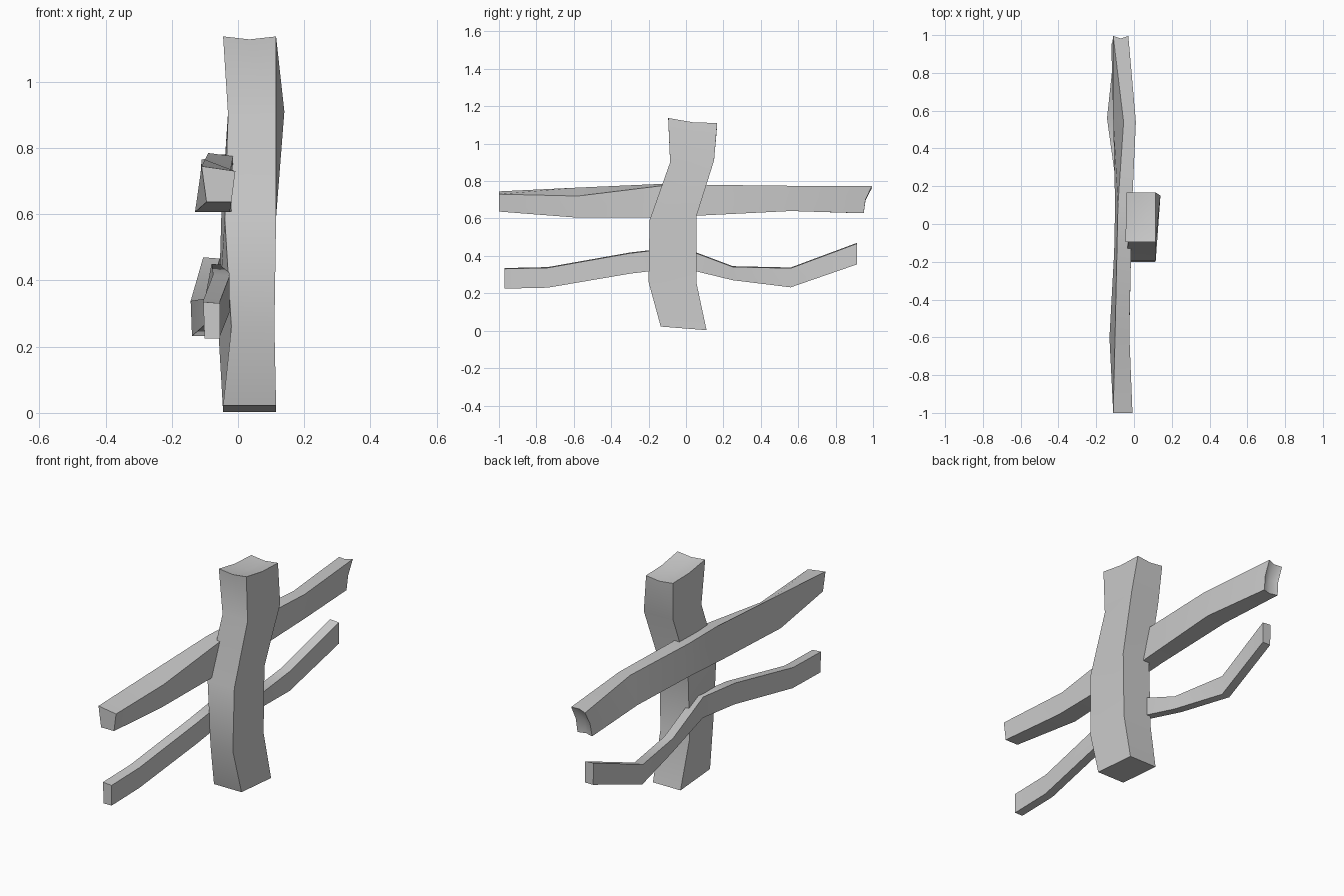
import bpy, bmesh, math
from mathutils import Vector

if "Cube" in bpy.data.objects:
    bpy.data.objects.remove(bpy.data.objects["Cube"])


def loft(name, rings, start_dip=0.0, end_dip=0.0):
    """Skin four-cornered rings; caps are hollowed by their dip (a length)."""
    bm = bmesh.new()
    vs = [[bm.verts.new(p) for p in r] for r in rings]
    for a, b in zip(vs, vs[1:]):
        for i in range(4):
            j = (i + 1) % 4
            bm.faces.new((a[i], a[j], b[j], b[i]))
    bm.faces.new(vs[0][::-1])
    bm.faces.new(vs[-1])
    axis = Vector(rings[-1][0]) - Vector(rings[0][0])
    main = max(range(3), key=lambda k: abs(axis[k]))
    for ring, dip, sign in ((vs[0], start_dip, 1), (vs[-1], end_dip, -1)):
        if not dip:
            continue
        # split the end edges so the sawn end has curved-in rims
        for i in range(4):
            a, b = ring[i], ring[(i + 1) % 4]
            e = bm.edges.get((a, b))
            _, mid = bmesh.utils.edge_split(e, a, 0.5)
            mid.co[main] += sign * dip * 0.5
        cap = [f for f in bm.faces if all(v in f.verts for v in ring)]
        res = bmesh.ops.poke(bm, faces=cap)
        for v in res["verts"]:
            v.co[main] += sign * dip
    bmesh.ops.recalc_face_normals(bm, faces=bm.faces)
    me = bpy.data.meshes.new(name)
    bm.to_mesh(me)
    bm.free()
    ob = bpy.data.objects.new(name, me)
    bpy.context.collection.objects.link(ob)
    bpy.ops.object.select_all(action='DESELECT')
    ob.select_set(True)
    bpy.context.view_layer.objects.active = ob
    bpy.ops.object.shade_smooth_by_angle(angle=math.radians(40))
    return ob


# Crooked post: front z, back z, front y, back y, left x, right x, back-left x, back-right x
post = [
    (0.022, 0.003, -0.135, 0.11, -0.045, 0.115, -0.045, 0.115),
    (0.26, 0.26, -0.20, 0.055, -0.02, 0.11, -0.06, 0.11),
    (0.59, 0.61, -0.195, 0.055, -0.04, 0.115, -0.05, 0.115),
    (0.90, 0.91, -0.085, 0.15, -0.03, 0.115, -0.03, 0.14),
    (1.137, 1.11, -0.095, 0.167, -0.045, 0.115, -0.04, 0.115),
]
loft("post", [[(xl, yf, zf), (xr, yf, zf), (br, yb, zb), (bl, yb, zb)]
              for zf, zb, yf, yb, xl, xr, bl, br in post], end_dip=0.018)


def rail(name, rows, **kw):
    # y at bottom, y at top, bottom z, top-left z, top-right z,
    # bottom-left x, bottom-right x, top-left x, top-right x
    return loft(name, [[(bl, yb, zb), (br, yb, zb), (tr, yt, zr), (tl, yt, zl)]
                       for yb, yt, zb, zl, zr, bl, br, tl, tr in rows], **kw)


# Thick upper rail
rail("upper_rail", [
    (-1.0, -1.0, 0.637, 0.745, 0.73, -0.095, -0.02, -0.11, -0.008),
    (-0.60, -0.58, 0.606, 0.765, 0.72, -0.13, -0.025, -0.10, -0.025),
    (-0.15, -0.13, 0.606, 0.785, 0.775, -0.105, -0.02, -0.09, -0.015),
    (0.10, 0.10, 0.617, 0.78, 0.78, -0.10, -0.01, -0.085, -0.01),
    (0.56, 0.54, 0.64, 0.775, 0.775, -0.11, 0.0, -0.055, 0.01),
    (0.95, 0.995, 0.628, 0.765, 0.775, -0.12, -0.035, -0.11, -0.03),
], end_dip=0.025)

# Thin lower rail
lower = [  # y, bottom z, top z, left x
    (-0.97, 0.225, 0.335, -0.105),
    (-0.74, 0.23, 0.34, -0.105),
    (-0.30, 0.305, 0.418, -0.075),
    (-0.03, 0.338, 0.45, -0.08),
    (0.25, 0.27, 0.345, -0.10),
    (0.56, 0.232, 0.338, -0.143),
    (0.915, 0.355, 0.47, -0.105),
]
rail("lower_rail", [(y, y, b, t, t - 0.004, x + 0.004, x + 0.05, x, x + 0.05)
                    for y, b, t, x in lower])
